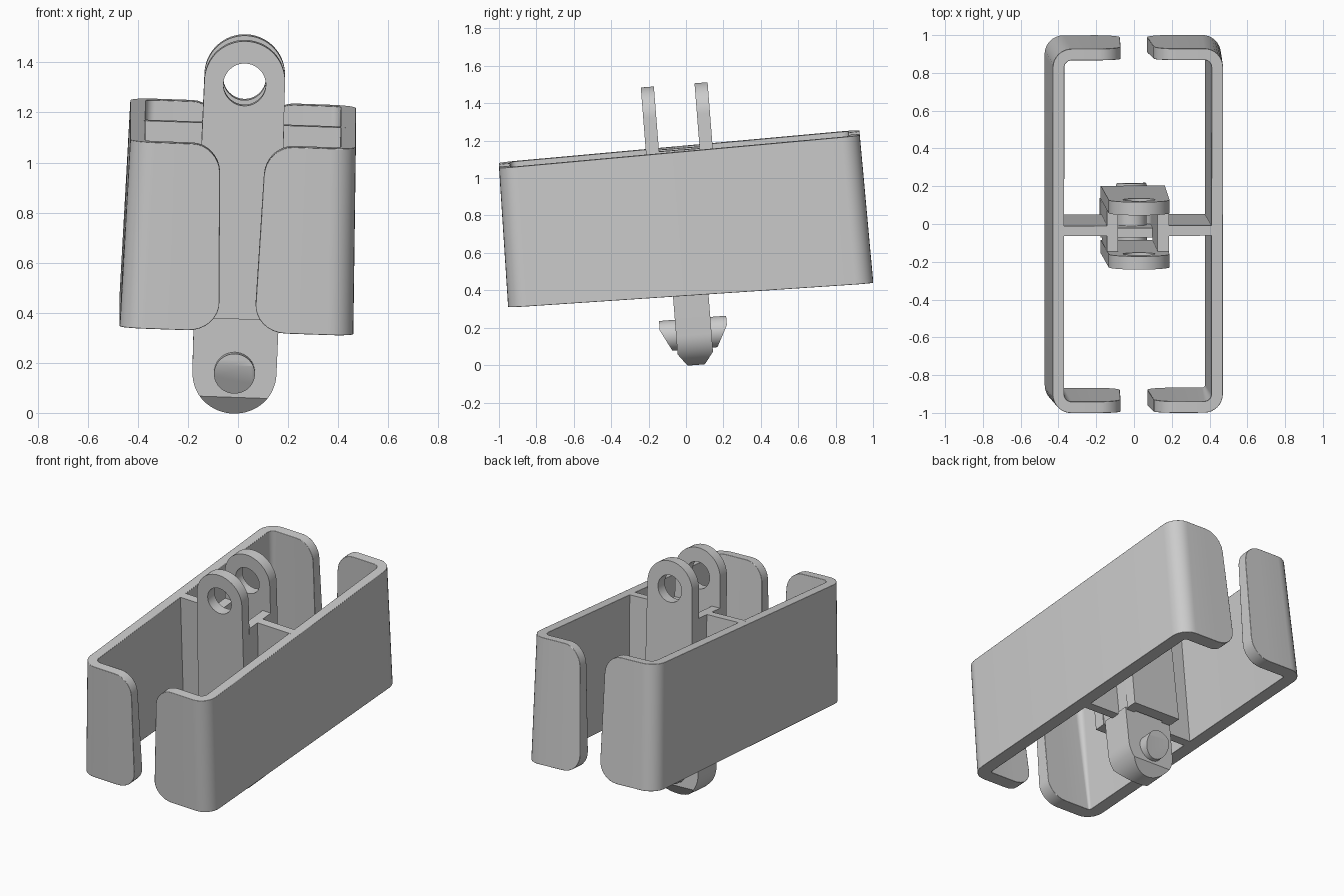
import bpy, bmesh
from math import sin, cos, pi, radians, sqrt
from mathutils import Matrix, Vector

if "Cube" in bpy.data.objects:
    bpy.data.objects.remove(bpy.data.objects["Cube"])

# The whole link is modelled upright, then tilted into its resting pose
POSE = (Matrix.Translation((0.007, -0.006, 0.772))
        @ Matrix.Rotation(radians(4.5), 4, 'X') @ Matrix.Rotation(radians(2), 4, 'Y'))


def finish(name, bm, bevel=0.0):
    bmesh.ops.recalc_face_normals(bm, faces=bm.faces)
    me = bpy.data.meshes.new(name)
    bm.to_mesh(me)
    bm.free()
    me.transform(POSE)
    ob = bpy.data.objects.new(name, me)
    bpy.context.collection.objects.link(ob)
    if bevel:
        m = ob.modifiers.new("soft_edges", 'BEVEL')
        m.width, m.segments, m.angle_limit = bevel, 2, radians(40)
    bpy.ops.object.select_all(action='DESELECT')
    ob.select_set(True)
    bpy.context.view_layer.objects.active = ob
    bpy.ops.object.shade_smooth_by_angle(angle=radians(35))
    return ob


def arc(cx, cz, r, a0, a1, n):
    return [(cx + r * cos(radians(a0 + (a1 - a0) * i / n)),
             cz + r * sin(radians(a0 + (a1 - a0) * i / n))) for i in range(n + 1)]


def prism(loops, y0, y1):
    """Extrude an xz outline (plus holes) from y0 to y1."""
    bm = bmesh.new()
    for loop in loops:
        vs = [bm.verts.new((x, y0, z)) for x, z in loop]
        for a, b in zip(vs, vs[1:] + vs[:1]):
            bm.edges.new((a, b))
    bmesh.ops.triangle_fill(bm, edges=bm.edges[:], use_beauty=True)
    res = bmesh.ops.extrude_face_region(bm, geom=bm.faces[:])
    moved = [v for v in res['geom'] if isinstance(v, bmesh.types.BMVert)]
    bmesh.ops.translate(bm, verts=moved, vec=(0, y1 - y0, 0))
    return bm


def slice_off(bm, co, no):
    """Cut away everything on the normal side of a plane and close the cut."""
    r = bmesh.ops.bisect_plane(bm, geom=bm.verts[:] + bm.edges[:] + bm.faces[:],
                               plane_co=co, plane_no=no, clear_outer=True)
    edges = [e for e in bm.edges if e.is_boundary]
    if edges:
        bmesh.ops.holes_fill(bm, edges=edges, sides=0)


def box(name, x0, x1, y0, y1, z0, z1):
    finish(name, prism([[(x0, z0), (x1, z0), (x1, z1), (x0, z1)]], y0, y1))


# Side walls: C-shaped shells with rounded ends, slightly drafted
H, R, TIP = 0.385, 0.10, 0.12


def wall_point(kind, u, end, t, inner):
    w, l, g = 0.459 - 0.008 * t, 0.973 - 0.005 * t, 0.08 + 0.011 * t
    if kind == 'flange':                      # u = distance from the free tip
        p = Vector((g + u * (w - R - g), end * l))
        n = Vector((0, end))
    else:                                     # u = angle round the corner
        n = Vector((sin(u), end * cos(u)))
        p = Vector((w - R, end * (l - R))) + n * R
    return p - n * (0.073 - 0.012 * t) if inner else p


def side_wall(name, sx):
    span = 0.28
    half = []
    for i in range(9):                        # rounded free tip
        a = pi / 2 * i / 8
        half.append(('flange', TIP * (1 - cos(a)) / span, TIP * (1 - sin(a))))
    half += [('corner', pi / 2 * i / 8, 0) for i in range(9)]
    path = [(k, u, d, -1) for k, u, d in half] + [(k, u, d, 1) for k, u, d in reversed(half)]
    bm = bmesh.new()
    rings = []
    for k, u, drop, end in path:
        ring = []
        for inner, s in ((0, -1), (0, 1), (1, 1), (1, -1)):
            t = s * (1 - drop / H)
            p = wall_point(k, u, end, t, inner)
            z = t * (H + 0.012 * p.y)
            ring.append(bm.verts.new((sx * p.x, p.y, z)))
        rings.append(ring)
    for a, b in zip(rings, rings[1:]):
        for i in range(4):
            j = (i + 1) % 4
            bm.faces.new((a[i], a[j], b[j], b[i]))
    bm.faces.new(rings[0])
    bm.faces.new(rings[-1])
    finish(name, bm, 0.01)


for label, sx in (("left", -1), ("right", 1)):
    side_wall(label + "_side_wall", sx)
    # Cross web and the hub cheek joining the two upper lugs
    xs = sorted((sx * 0.15, sx * 0.41))
    box(label + "_cross_web", *xs, -0.027, 0.027, -H, H)
    xs = sorted((sx * 0.105, sx * 0.164))
    box(label + "_hub_cheek", *xs, -0.112, 0.112, -H, H)

# Upper lugs: tall plates with a round eye
lug = [(-0.17, -H), (0.17, -H)] + arc(0, 0.568, 0.161, 0, 180, 32)
eye = arc(0, 0.555, 0.085, 0, 360, 40)[:-1]
for label, y in (("front", -0.144), ("back", 0.144)):
    finish(label + "_upper_lug", prism([lug, eye], y - 0.035, y + 0.035))

# Lower lug: two plates and a U-shaped rim around a hollow, toe chamfered
PZ = -0.606
lower = [(0.17, -0.37), (-0.17, -0.37)] + arc(0, PZ, 0.168, 180, 360, 32)
for label, s in (("front", -1), ("back", 1)):
    bm = prism([lower], s * 0.045, s * 0.095)
    slice_off(bm, (0, s * 0.095, -0.705), Vector((0, s * 0.069, -0.05)).normalized())
    finish(label + "_lower_plate", bm)
rim = ([(0.17, -0.37), (0.105, -0.37), (0.105, PZ)] + arc(0, PZ, 0.105, 0, -180, 24)[1:]
       + [(-0.105, -0.37), (-0.17, -0.37)] + arc(0, PZ, 0.168, 180, 360, 32))
finish("lower_rim", prism([rim], -0.045, 0.045))

# Hinge pin with ends sloped underneath
bm = prism([arc(0, PZ, 0.082, 0, 360, 40)[:-1]], -0.18, 0.18)
for s in (-1, 1):
    slice_off(bm, (0, s * 0.18, PZ + 0.035), Vector((0, s * 0.117, -0.06)).normalized())
finish("hinge_pin", bm)
